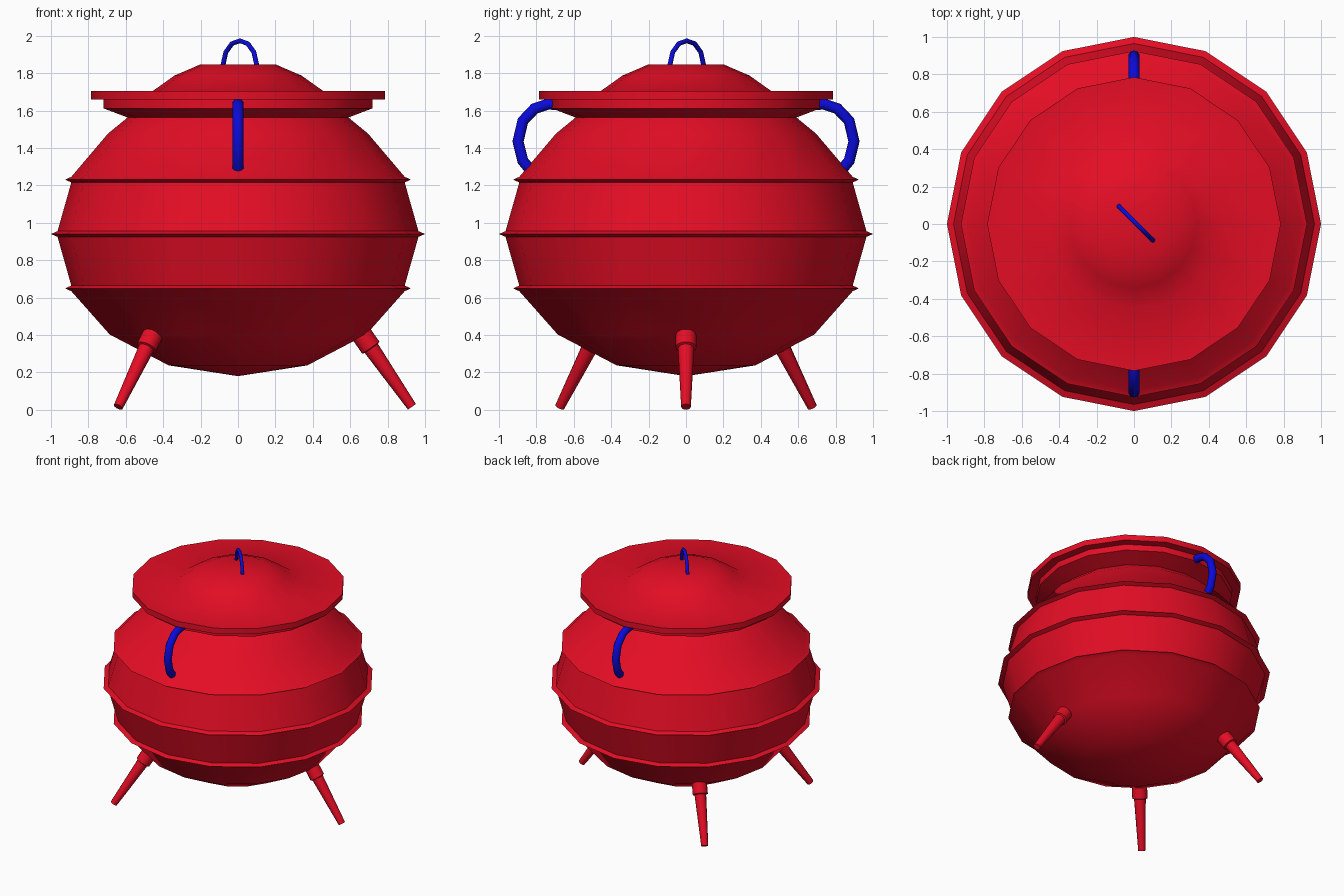
import bpy, bmesh, math
from mathutils import Vector, Matrix

if "Cube" in bpy.data.objects:
    bpy.data.objects.remove(bpy.data.objects["Cube"])


def material(name, rgb):
    m = bpy.data.materials.new(name)
    m.diffuse_color = (*rgb, 1)
    m.use_nodes = True
    m.node_tree.nodes["Principled BSDF"].inputs["Base Color"].default_value = m.diffuse_color
    return m


RED = material("red enamel", (0.78, 0.004, 0.018))
BLUE = material("blue handle", (0.003, 0.003, 0.70))


def finish(name, bm, mat):
    bmesh.ops.recalc_face_normals(bm, faces=bm.faces)
    me = bpy.data.meshes.new(name)
    bm.to_mesh(me)
    bm.free()
    me.materials.append(mat)
    ob = bpy.data.objects.new(name, me)
    bpy.context.collection.objects.link(ob)
    bpy.ops.object.select_all(action='DESELECT')
    ob.select_set(True)
    bpy.context.view_layer.objects.active = ob
    bpy.ops.object.shade_smooth_by_angle(angle=math.radians(45))
    return ob


def lathe(name, profile, sides, mat, matrix=Matrix.Identity(4)):
    """Spin (radius, height) points round z; the ends lie on the axis."""
    bm = bmesh.new()
    vs = [bm.verts.new((r, 0, z)) for r, z in profile]
    es = [bm.edges.new(p) for p in zip(vs, vs[1:])]
    bmesh.ops.spin(bm, geom=vs + es, cent=(0, 0, 0), axis=(0, 0, 1),
                   angle=math.tau, steps=sides, use_duplicate=False)
    bmesh.ops.remove_doubles(bm, verts=bm.verts, dist=0.0005)
    bmesh.ops.dissolve_degenerate(bm, dist=0.0001, edges=bm.edges)
    bm.transform(matrix)
    return finish(name, bm, mat)


def tube(name, points, radius, side, mat, sides=10):
    """Sweep a round section along a planar path with plane normal 'side'."""
    bm = bmesh.new()
    pts = [Vector(p) for p in points]
    side = Vector(side).normalized()
    rings = []
    for i, p in enumerate(pts):
        t = (pts[min(i + 1, len(pts) - 1)] - pts[max(i - 1, 0)]).normalized()
        n = t.cross(side)
        rings.append([bm.verts.new(p + radius * (math.cos(a) * n + math.sin(a) * side))
                      for a in (math.tau * k / sides for k in range(sides))])
    for a, b in zip(rings, rings[1:]):
        for k in range(sides):
            j = (k + 1) % sides
            bm.faces.new((a[k], a[j], b[j], b[k]))
    bm.faces.new(rings[0])
    bm.faces.new(rings[-1])
    return finish(name, bm, mat)


# Pot: squashed sphere with three raised bands and a flared rim
def ball(deg):
    a = math.radians(deg)
    return 0.97 * math.sin(a), 0.94 - 0.76 * math.cos(a)


profile = [(0, 0.18), ball(22.5), ball(45)]
for deg, tip in ((67.5, 0.925), (90, 1.0), (112.5, 0.925)):
    r, z = ball(deg)
    profile += [(r - 0.005, z - 0.015), (tip, z), (r - 0.005, z + 0.015)]
profile += [(0.695, 1.477), (0.59, 1.563), (0.72, 1.612), (0.72, 1.66), (0, 1.66)]
lathe("pot", profile, 16, RED)

# Lid: flat plate with a low dome
lathe("lid", [(0, 1.66), (0.785, 1.66), (0.785, 1.705), (0.455, 1.705),
              (0.34, 1.787), (0.203, 1.846), (0, 1.846)], 16, RED)

# Three splayed, tapered legs with collars
tilt = Vector((-0.57, 0, 0.82)).normalized().to_track_quat('Z', 'Y').to_matrix().to_4x4()
leg = [(0, 0), (0.026, 0), (0.043, 0.38), (0.056, 0.385), (0.056, 0.50), (0, 0.50)]
for name, deg in (("right_leg", 0), ("back_left_leg", 133.5), ("front_left_leg", -133.5)):
    place = Matrix.Rotation(math.radians(deg), 4, 'Z') @ Matrix.Translation((0.93, 0, 0.016)) @ tilt
    lathe(name, leg, 12, RED, place)

# Side handles on the front and back
arc = [(0.66, 1.63), (0.735, 1.635), (0.81, 1.61), (0.872, 1.545),
       (0.898, 1.435), (0.872, 1.33), (0.82, 1.27)]
for name, s in (("front_handle", -1), ("back_handle", 1)):
    tube(name, [(0, s * y, z) for y, z in arc], 0.03, (1, 0, 0), BLUE)

# Lid handle: thin diagonal loop
half = [(-0.093, 1.83), (-0.075, 1.912), (-0.042, 1.958)]
loop = half + [(0, 1.973)] + [(-d, z) for d, z in reversed(half)]
tube("lid_handle", [(0.01 + d, 0.004 - d, z) for d, z in loop], 0.013, (1, 1, 0), BLUE)
